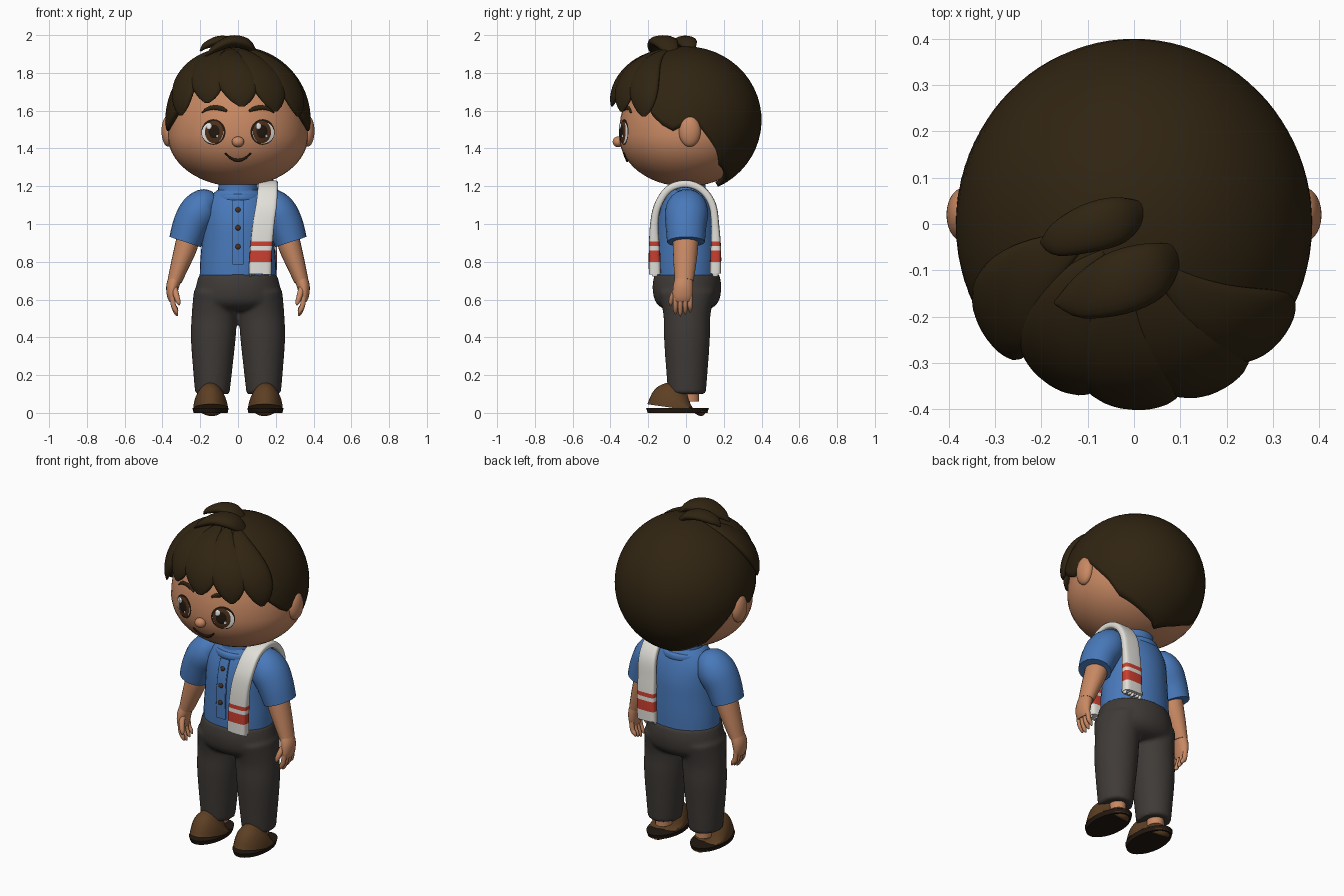
import bpy, bmesh
from math import sin, cos, pi, radians, sqrt
from mathutils import Vector

cube = bpy.data.objects.get("Cube")
if cube:
    bpy.data.objects.remove(cube, do_unlink=True)


def material(name, r, g, b):
    m = bpy.data.materials.new(name)
    m.use_nodes = True
    m.diffuse_color = (r, g, b, 1)
    node = next(n for n in m.node_tree.nodes if n.type == 'BSDF_PRINCIPLED')
    node.inputs["Base Color"].default_value = (r, g, b, 1)
    node.inputs["Roughness"].default_value = 0.8
    return m


skin = material("skin", .58, .25, .125)
hair = material("dark hair", .03, .018, .006)
blue = material("blue shirt", .065, .19, .49)
charcoal = material("charcoal trousers", .05, .043, .038)
leather = material("brown leather", .11, .05, .017)
cloth = material("towel white", .76, .74, .69)
red = material("stripe red", .6, .05, .03)
brown = material("iris brown", .08, .03, .01)
dark = material("near black brown", .016, .009, .005)
white = material("eye white", .85, .85, .85)


def finish(name, bm, mat, angle=50):
    bmesh.ops.recalc_face_normals(bm, faces=bm.faces)
    mesh = bpy.data.meshes.new(name)
    bm.to_mesh(mesh)
    bm.free()
    mesh.materials.append(mat)
    ob = bpy.data.objects.new(name, mesh)
    bpy.context.collection.objects.link(ob)
    bpy.ops.object.select_all(action='DESELECT')
    ob.select_set(True)
    bpy.context.view_layer.objects.active = ob
    bpy.ops.object.shade_smooth_by_angle(angle=radians(angle))
    return ob


def spline(rows, k=4):
    """Catmull-Rom interpolation of equal-length tuples."""
    out = []
    for i in range(len(rows) - 1):
        quad = (rows[max(i - 1, 0)], rows[i], rows[i + 1], rows[min(i + 2, len(rows) - 1)])
        for j in range(k):
            t = j / k
            out.append([b + t / 2 * (c - a + t * (2 * a - 5 * b + 4 * c - d + t * (3 * (b - c) + d - a)))
                        for a, b, c, d in zip(*quad)])
    return out + [list(rows[-1])]


def loft(name, rings, mat, n=20, power=1.0):
    """Skin rings of (centre, u, v); a low power makes them boxy."""
    bm = bmesh.new()

    def p(w):
        return abs(w) ** power * (1 if w > 0 else -1)
    loops = [[bm.verts.new(c + u * p(cos(2 * pi * i / n)) + v * p(sin(2 * pi * i / n)))
              for i in range(n)] for c, u, v in rings]
    for a, b in zip(loops, loops[1:]):
        for i in range(n):
            bm.faces.new((a[i], a[i - 1], b[i - 1], b[i]))
    bm.faces.new(loops[0])
    bm.faces.new(loops[-1])
    return finish(name, bm, mat)


def tube(name, rows, mat, side=(1, 0, 0), flip=1, k=4, **kw):
    """Sweep along rows of (x, y, z, radius along side, other radius)."""
    rows = spline(rows, k)
    pts = [Vector((r[0] * flip, r[1], r[2])) for r in rows]
    rings = []
    for i, r in enumerate(rows):
        t = pts[min(i + 1, len(pts) - 1)] - pts[max(i - 1, 0)]
        v = t.cross(Vector(side)).normalized()
        rings.append((pts[i], v.cross(t).normalized() * abs(r[3]), v * abs(r[4])))
    return loft(name, rings, mat, **kw)


def ball(name, centre, radii, mat, upper=None):
    bm = bmesh.new()
    bmesh.ops.create_uvsphere(bm, u_segments=40, v_segments=28, radius=1)
    for v in bm.verts:
        rz = upper if upper and v.co.z > 0 else radii[2]
        v.co = Vector(centre) + Vector((v.co.x * radii[0], v.co.y * radii[1], v.co.z * rz))
    return finish(name, bm, mat)


# Head, nose
ball("head", (0, 0, 1.47), (.372, .355, .272), skin, upper=.43)
ball("nose", (0, -.36, 1.435), (.032, .028, .028), skin)


def face_y(x, z):
    h = (z - 1.47) / (.43 if z > 1.47 else .272)
    return -.355 * sqrt(1 - (x / .372) ** 2 - h * h)


def plate(name, cx, cz, rx, rz, lift, mat, n=28):
    """Oval plate that hugs the face."""
    bm = bmesh.new()
    loops = [[bm.verts.new((x, face_y(x, z) - lift * min(1, 4 - 4 * s), z)) for x, z in
              [(cx + rx * s * cos(2 * pi * i / n), cz + rz * s * sin(2 * pi * i / n)) for i in range(n)]]
             for s in (.1, .4, .75, 1)]
    for v in loops[-1]:
        v.co.y -= lift * .7
    bm.faces.new(loops[0])
    for a, b in zip(loops, loops[1:]):
        for i in range(n):
            bm.faces.new((a[i], a[i - 1], b[i - 1], b[i]))
    ob = finish(name, bm, mat)
    if sum(p.normal.y * p.area for p in ob.data.polygons) > 0:
        ob.data.flip_normals()


# Eyes, brows, ears
for side, s in (("left", 1), ("right", -1)):
    x = .13 * s
    plate(side + "_eye_rim", x, 1.487, .064, .068, .003, dark)
    plate(side + "_eye_white", x + .004 * s, 1.483, .057, .057, .006, white)
    plate(side + "_iris", x - .003 * s, 1.487, .048, .059, .009, brown)
    plate(side + "_pupil", x - .003 * s, 1.49, .03, .037, .012, dark)
    plate(side + "_glint", x - .022, 1.517, .015, .017, .015, white)
    plate(side + "_small_glint", x + .02, 1.465, .007, .008, .015, white)
    brow = [(bx, face_y(bx, bz) - .003, bz, w, .006) for bx, bz, w in
            ((.06, 1.598, .006), (.09, 1.612, .013), (.13, 1.617, .012), (.165, 1.608, .009), (.19, 1.59, .003))]
    tube(side + "_brow", brow, hair, side=(0, 0, 1), flip=s, n=10)
    ball(side + "_ear", (.368 * s, .02, 1.492), (.037, .058, .083), skin)

# Smile
smile = [(x, face_y(x, z) - .002, z, w, .006) for x, z, w in
         [(.068 * i / 4, 1.337 + .038 * (i / 4) ** 2, .01 - .0016 * abs(i)) for i in range(-4, 5)]]
tube("smile", smile, dark, side=(0, 0, 1), n=10)

# Hair cap with a hem that drops behind the ears
HEM = ((0, 155), (30, 143), (56, 128), (64, 114), (81, 93), (93, 94), (99, 99),
       (108, 94), (117, 86), (130, 66), (181, 62))


def scalp(az, polar, k=1.0):
    """Point on the hair surface; azimuth is measured from the back."""
    a, t = radians(az), radians(polar)
    return Vector((.385 * sin(t) * sin(a) * k, .4 * sin(t) * cos(a) * k, 1.55 + .39 * cos(t) * k))


def hem(az):
    az = abs(az)
    for (a, p), (b, q) in zip(HEM, HEM[1:]):
        if az <= b:
            return p + (q - p) * (az - a) / (b - a)


bm = bmesh.new()
grid = [[bm.verts.new(scalp(az, 1 + (hem(az) - 1) * j / 22)) for j in range(23)] for az in range(-180, 180, 4)]
for i, col in enumerate(grid):
    for j in range(22):
        bm.faces.new((grid[i - 1][j], col[j], col[j + 1], grid[i - 1][j + 1]))
bm.faces.new([c[0] for c in grid])
cap = finish("hair_cap", bm, hair)
shell = cap.modifiers.new("thickness", 'SOLIDIFY')
shell.thickness = .03
shell.offset = -1 if cap.data.polygons[0].normal.dot(cap.data.polygons[0].center - Vector((0, 0, 1.55))) > 0 else 1

# Fringe locks sweeping down from the crown
for i, (front, tip, width) in enumerate(((-56, 88, .095), (-31, 84, .1), (-3, 80, .11), (26, 77, .105), (52, 87, .1))):
    rings = []
    for j in range(19):
        s = .02 + .97 * j / 18
        az, t = 180 + front + 24 * (1 - s) ** 1.5, 12 + (tip - 12) * s
        c = scalp(az, t, 1.0)
        across = (scalp(az + 1, t) - scalp(az - 1, t)).normalized()
        out = across.cross(scalp(az, t + 1) - scalp(az, t - 1)).normalized()
        swell = sin(pi * s ** 1.5) ** .65
        rings.append((c, across * width * swell, out * .034 * swell))
    loft(f"fringe_lock_{i + 1}", rings, hair)

# Loose tufts on the crown
tube("rear_tuft", [(.02, .03, 1.92, .02, .01), (-.03, .01, 1.96, .05, .025), (-.1, -.01, 1.97, .052, .026),
                   (-.17, -.035, 1.945, .035, .018), (-.2, -.04, 1.915, .004, .004)], hair, side=(0, 1, 0))
tube("front_tuft", [(.09, -.07, 1.91, .03, .01), (.04, -.1, 1.955, .062, .03), (-.04, -.13, 1.965, .068, .032),
                    (-.12, -.16, 1.93, .045, .02), (-.17, -.17, 1.89, .004, .004)], hair, side=(0, 1, 0))

# Shirt body, collar, placket, buttons
SHIRT = [(.72, .203, .165), (.8, .2, .166), (.9, .192, .163), (1, .187, .157), (1.08, .18, .14),
         (1.14, .15, .118), (1.18, .11, .095)]
tube("shirt", [(0, .005, z, a, b) for z, a, b in SHIRT], blue, n=36)
tube("neck", [(0, .01, 1.1, .09, .08), (0, .01, 1.25, .09, .08)], skin)
tube("collar", [(0, .005, z, r, r - .006) for z, r in
                ((1.115, .12), (1.13, .132), (1.155, .128), (1.165, .108), (1.21, .104))], blue, n=32)
tube("placket", [(0, .005 - b, z, .03, .009) for z, b in
                 ((.785, .166), (.9, .163), (1, .157), (1.08, .14), (1.125, .124))], blue, power=.3)
for i, (z, y) in enumerate(((1.075, -.146), (.98, -.164), (.88, -.17))):
    ball(f"button_{i + 1}", (0, y, z), (.014, .008, .014), brown)

# Arms, hands, ankles, shoes
for side, s in (("left", 1), ("right", -1)):
    tube(side + "_sleeve", [(.12, .005, 1.12, .06, .05), (.165, .005, 1.105, .1, .088), (.21, .003, 1.06, .115, .102),
                            (.25, 0, .99, .108, .097), (.28, 0, .905, .1, .087)], blue, side=(0, 1, 0), flip=s)
    tube(side + "_arm", [(.25, 0, .98, .07, .06), (.275, -.003, .88, .067, .06), (.305, -.006, .79, .06, .05),
                         (.335, -.01, .7, .05, .038)], skin, side=(0, 1, 0), flip=s)
    tube(side + "_palm", [(.33, -.01, .72, .045, .035), (.346, -.015, .67, .053, .034),
                          (.35, -.018, .62, .052, .026), (.348, -.018, .59, .042, .016)], skin, side=(0, 1, 0), flip=s)
    for i in range(4):
        y = -.056 + .026 * i
        drop = .01 * abs(i - 1)
        tube(f"{side}_finger_{i + 1}", [(.349, y, .62, .013, .014), (.342, y, .57, .013, .014),
                                       (.328, y, .53 + drop, .011, .012), (.32, y, .513 + drop, .004, .004)],
             skin, side=(0, 1, 0), flip=s, n=10)
    tube(side + "_thumb", [(.34, -.04, .67, .018, .018), (.326, -.07, .62, .015, .016),
                           (.315, -.08, .585, .012, .012), (.312, -.08, .57, .004, .004)], skin,
         side=(0, 1, 0), flip=s, n=10)
    tube(side + "_ankle", [(.135, .02, .06, .045, .05), (.135, .02, .14, .045, .05)], skin, flip=s)
    tube(side + "_sole", [(.145, -.045, 0, .09, .158), (.145, -.045, .025, .096, .166)], dark, flip=s, k=1, n=32)
    tube(side + "_shoe", [(.145, -.045, .024, .092, .162), (.145, -.04, .05, .088, .15), (.143, -.025, .072, .073, .122),
                          (.14, -.005, .088, .05, .08), (.138, .01, .093, .03, .05)], leather, flip=s, n=32)

# Trousers: hips and legs fused into one soft surface
parts = [tube("trousers", [(0, .005, z, a, b) for z, a, b in
                           ((.735, .205, .172), (.67, .223, .182), (.6, .23, .172), (.56, .2, .14), (.54, .15, .09))],
              charcoal, n=36)]
for s in (1, -1):
    parts.append(tube("leg", [(x, .005, z, a, b) for x, z, a, b in
                              ((.12, .64, .115, .15), (.125, .52, .12, .125), (.131, .4, .119, .122),
                               (.134, .25, .106, .112), (.136, .1, .091, .1))], charcoal, flip=s, n=28))
for ob in parts:
    ob.select_set(True)
bpy.context.view_layer.objects.active = parts[0]
bpy.ops.object.join()
remesh = parts[0].modifiers.new("fuse", 'REMESH')
remesh.mode, remesh.voxel_size, remesh.use_smooth_shade = 'VOXEL', .011, True
soften = parts[0].modifiers.new("soften", 'SMOOTH')
soften.factor, soften.iterations = .5, 5

# Towel over the left shoulder, its stripes cut in at fixed heights
towel = tube("towel", [(.117, -.165, .735, .06, .032), (.122, -.167, .86, .059, .03), (.135, -.168, 1, .057, .022),
                       (.15, -.148, 1.1, .055, .02), (.158, -.09, 1.185, .053, .02), (.16, 0, 1.212, .052, .02),
                       (.158, .085, 1.18, .053, .02), (.155, .14, 1.1, .055, .02), (.15, .155, .98, .056, .022),
                       (.148, .158, .86, .058, .028), (.145, .156, .74, .06, .03)], cloth, power=.5, k=6, n=24)
towel.data.materials.append(red)
bm = bmesh.new()
bm.from_mesh(towel.data)
for z in (.80, .86, .883, .907):
    bmesh.ops.bisect_plane(bm, geom=bm.verts[:] + bm.edges[:] + bm.faces[:], plane_co=(0, 0, z), plane_no=(0, 0, 1))
for f in bm.faces:
    z = f.calc_center_median().z
    f.material_index = int(.80 < z < .86 or .883 < z < .907)
bm.to_mesh(towel.data)
bm.free()
for end, cx, y in (("front", .117, -.165), ("back", .145, .156)):
    for i in range(-3, 4):
        x, low = cx + .017 * i, .722 + .006 * (i % 3)
        tube(f"{end}_tassel_{i + 4}", [(x, y, .75, .009, .022), (x, y, low, .005, .012)], cloth, n=8)
